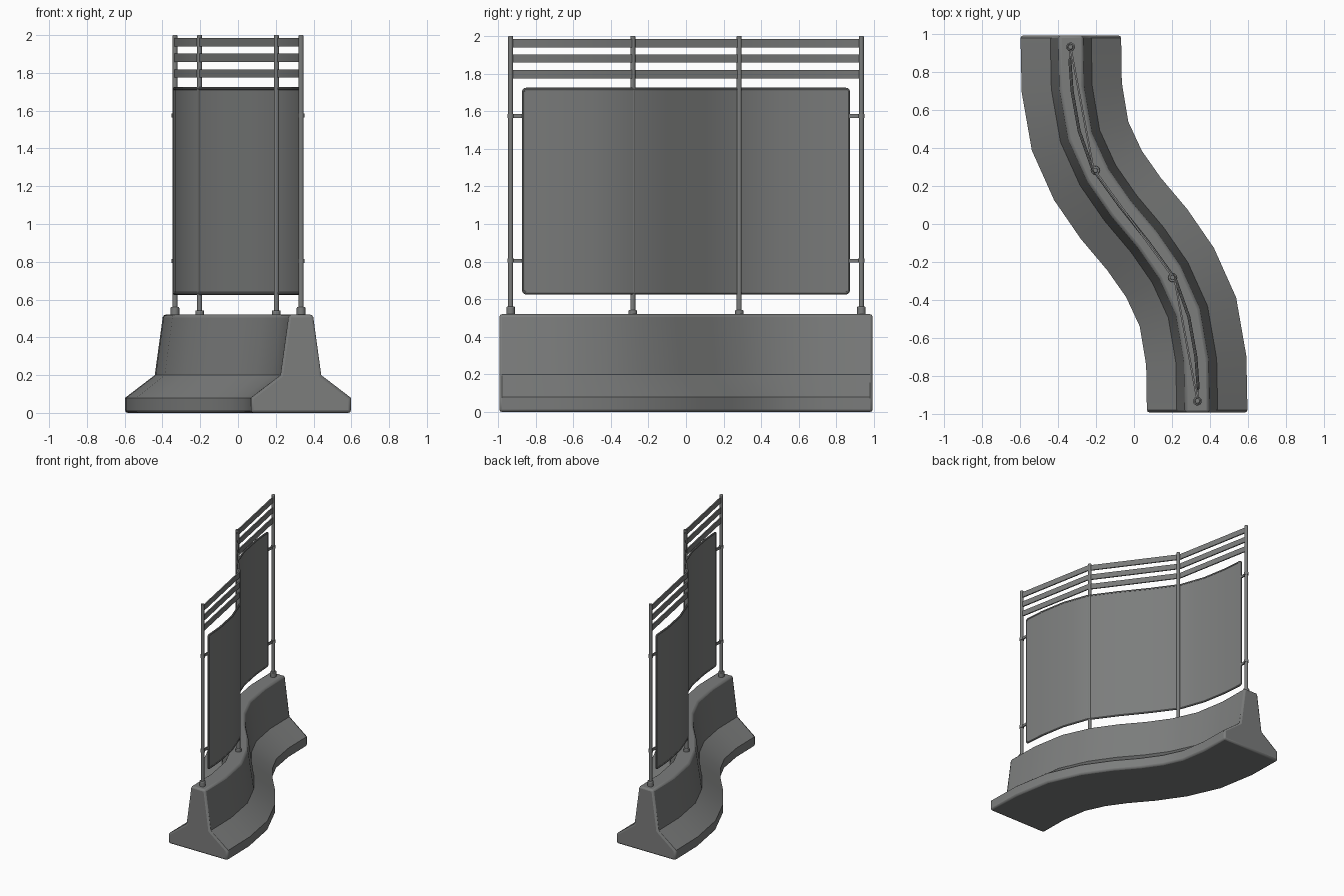
import bpy, bmesh, math
from mathutils import Vector

if "Cube" in bpy.data.objects:
    bpy.data.objects.remove(bpy.data.objects["Cube"])

grey = bpy.data.materials.new("concrete grey")
grey.diffuse_color = (0.20, 0.205, 0.203, 1)
grey.use_nodes = True
grey.node_tree.nodes["Principled BSDF"].inputs["Base Color"].default_value = grey.diffuse_color


def mirrored(half):
    """Complete an S path by rotating its far half 180 degrees about the origin."""
    return [Vector(p) for p in half] + [-Vector(p) for p in reversed(half)]


def finish(ob, bevel=0.0, segments=2):
    if not ob.data.materials:
        ob.data.materials.append(grey)
    if bevel:
        m = ob.modifiers.new("edge", 'BEVEL')
        m.width, m.segments = bevel, segments
        m.limit_method, m.angle_limit = 'ANGLE', math.radians(60)
    bpy.ops.object.select_all(action='DESELECT')
    bpy.context.view_layer.objects.active = ob
    ob.select_set(True)
    bpy.ops.object.shade_smooth_by_angle(angle=math.radians(35))
    return ob


def sweep(name, profile, path, square_ends=False, bevel=0.0):
    """Sweep an (offset, z) profile along a plan-view path."""
    bm = bmesh.new()
    rings, n = [], len(path)
    for i, p in enumerate(path):
        t = (path[min(i + 1, n - 1)] - path[max(i - 1, 0)]).normalized()
        if square_ends and i in (0, n - 1):
            t = Vector((0, -1))
        nx, ny = -t.y, t.x
        rings.append([bm.verts.new((p.x + nx * o, p.y + ny * o, z)) for o, z in profile])
    k = len(profile)
    for a, b in zip(rings, rings[1:]):
        for j in range(k):
            bm.faces.new((a[j], a[(j + 1) % k], b[(j + 1) % k], b[j]))
    bm.faces.new(rings[0])
    bm.faces.new(rings[-1])
    bmesh.ops.recalc_face_normals(bm, faces=bm.faces)
    me = bpy.data.meshes.new(name)
    bm.to_mesh(me)
    bm.free()
    ob = bpy.data.objects.new(name, me)
    bpy.context.collection.objects.link(ob)
    return finish(ob, bevel)


def cylinder(name, x, y, z0, z1, r, sides=16, bevel=0.004):
    bpy.ops.mesh.primitive_cylinder_add(vertices=sides, radius=r, depth=z1 - z0,
                                        location=(x, y, (z0 + z1) / 2))
    ob = bpy.context.object
    ob.name = name
    return finish(ob, bevel)


def strip(h, z0, z1):
    return [(-h, z0), (h, z0), (h, z1), (-h, z1)]


# Winding concrete barrier
right = [(0.265, 0), (0.265, 0.08), (0.108, 0.20), (0.064, 0.52)]
profile = right + [(-o, z) for o, z in reversed(right)]
spine = mirrored([(-0.333, 0.993), (-0.328, 0.72), (-0.284, 0.463),
                  (-0.19, 0.256), (-0.07, 0.083)])
sweep("barrier_base", profile, spine, square_ends=True, bevel=0.014)

# Posts with collars
posts = mirrored([(-0.334, 0.933), (-0.203, 0.283)])
for i, p in enumerate(posts):
    end = i in (0, 3)
    cylinder(f"post_{i}", p.x, p.y, 0.51, 2.0, 0.0135)
    cylinder(f"post_collar_{i}", p.x, p.y, 0.51, 0.56 if end else 0.542, 0.023)

# Straight rails above the panel, passing outside the middle posts
rail_path = mirrored([(-0.337, 0.945), (-0.214, 0.292)])
for i, z in enumerate((1.797, 1.88, 1.962)):
    sweep(f"rail_{i}", strip(0.005, z - 0.022, z + 0.022), rail_path)

# Curved screen panel
PY = 0.865
Z0, Z1 = 0.633, 1.717
panel = mirrored([(-0.338, PY), (-0.326, 0.70), (-0.289, 0.49),
                  (-0.219, 0.293), (-0.078, 0.098)])
sweep("screen_panel", strip(0.004, Z0, Z1), panel)


def panel_x(y):
    for a, b in zip(panel, panel[1:]):
        if b.y <= y <= a.y:
            return a.x + (b.x - a.x) * (a.y - y) / (a.y - b.y)
    return panel[0].x if y > 0 else panel[-1].x


# Round edge frame following the panel
R = 0.014
loop = []
ys = [p.y for p in panel[1:-1]]


def corner(cy, cz, start):
    for s in range(4):
        a = math.radians(start + 30 * s)
        loop.append((cy + R * math.cos(a), cz + R * math.sin(a)))


corner(PY - R, Z1 - R, 0)
loop += [(y, Z1) for y in ys]
corner(-PY + R, Z1 - R, 90)
corner(-PY + R, Z0 + R, 180)
loop += [(y, Z0) for y in reversed(ys)]
corner(PY - R, Z0 + R, 270)
cu = bpy.data.curves.new("panel_frame", 'CURVE')
cu.dimensions = '3D'
cu.bevel_depth, cu.bevel_resolution = 0.008, 2
sp = cu.splines.new('POLY')
sp.points.add(len(loop) - 1)
for pt, (y, z) in zip(sp.points, loop):
    pt.co = (panel_x(y), y, z, 1)
sp.use_cyclic_u = True
frame = bpy.data.objects.new("panel_frame", cu)
bpy.context.collection.objects.link(frame)
bpy.ops.object.select_all(action='DESELECT')
bpy.context.view_layer.objects.active = frame
frame.select_set(True)
bpy.ops.object.convert(target='MESH')
finish(bpy.context.object)

# Clamps joining the panel to the end posts
for s in (1, -1):
    for i, z in enumerate((0.805, 1.575)):
        side = "back" if s > 0 else "front"
        path = [Vector((-0.335 * s, 0.95 * s)), Vector((-0.337 * s, 0.865 * s))]
        sweep(f"clamp_arm_{side}_{i}", strip(0.005, z - 0.01, z + 0.01), path)
        cylinder(f"clamp_ring_{side}_{i}", -0.334 * s, 0.933 * s,
                 z - 0.011, z + 0.011, 0.017, bevel=0)
